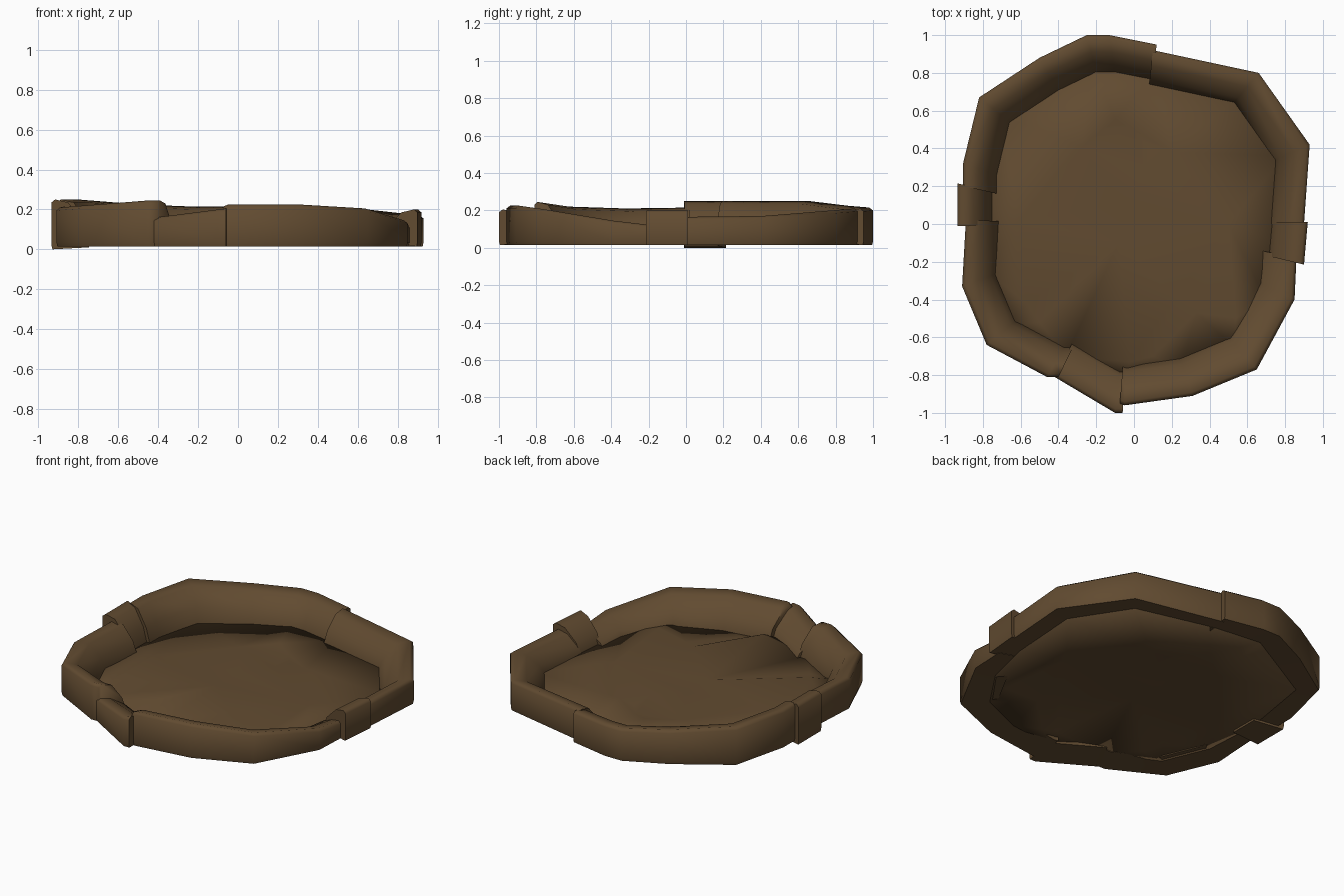
import bpy, bmesh, math
from mathutils import Vector
from mathutils.geometry import delaunay_2d_cdt

cube = bpy.data.objects.get("Cube")
if cube:
    bpy.data.objects.remove(cube, do_unlink=True)

brown = bpy.data.materials.new("dark_brown")
brown.use_nodes = True
COLOR = (0.12, 0.07, 0.03, 1)
brown.diffuse_color = COLOR
brown.node_tree.nodes["Principled BSDF"].inputs["Base Color"].default_value = COLOR


def finish(name, bm, angle):
    bmesh.ops.recalc_face_normals(bm, faces=bm.faces)
    mesh = bpy.data.meshes.new(name)
    bm.to_mesh(mesh)
    bm.free()
    mesh.materials.append(brown)
    obj = bpy.data.objects.new(name, mesh)
    bpy.context.collection.objects.link(obj)
    bpy.ops.object.select_all(action='DESELECT')
    obj.select_set(True)
    bpy.context.view_layer.objects.active = obj
    bpy.ops.object.shade_smooth_by_angle(angle=math.radians(angle))
    return obj


def rim_piece(name, path, inner=0.8, base=0.015):
    """Sweep a wall section with a sloping inside along an outline of (x, y, top height)."""
    bm = bmesh.new()
    rings = []
    for x, y, top in path:
        section = [(0.995, base), (1, base + 0.02), (1, top - 0.015), (0.98, top),
                   (0.91, top - 0.015), (inner + 0.035, top * 0.55), (inner, 0.04),
                   (inner, base + 0.01)]
        rings.append([bm.verts.new((x * s, y * s, z)) for s, z in section])
    for a, b in zip(rings, rings[1:]):
        for i in range(len(a)):
            j = (i + 1) % len(a)
            bm.faces.new((a[i], a[j], b[j], b[i]))
    bm.faces.new(rings[0])
    bm.faces.new(rings[-1])
    return finish(name, bm, 75)


# Long curved rim pieces
rim_piece("rim_back_right", [(-0.905, 0.2, 0.25), (-0.905, 0.32, 0.25), (-0.82, 0.67, 0.25),
                             (-0.5, 0.88, 0.225), (-0.25, 1.0, 0.215), (-0.13, 1.0, 0.215),
                             (0.12, 0.95, 0.21)])
rim_piece("rim_back_left", [(0.1, 0.92, 0.21), (0.66, 0.8, 0.2), (0.93, 0.42, 0.17),
                            (0.9, 0.0, 0.165)])
rim_piece("rim_front_left", [(0.86, -0.18, 0.12), (0.85, -0.4, 0.145), (0.65, -0.77, 0.205),
                             (0.31, -0.91, 0.225), (-0.05, -0.96, 0.225), (-0.075, -0.95, 0.215)],
          0.78)
rim_piece("rim_front_right", [(-0.4, -0.81, 0.245), (-0.46, -0.81, 0.245), (-0.78, -0.64, 0.22),
                              (-0.91, -0.33, 0.21), (-0.89, 0.02, 0.215)])

# Short overlapping joint pieces
rim_piece("joint_left", [(0.92, 0.01, 0.2), (0.9, -0.215, 0.2)], 0.79)
rim_piece("joint_right", [(-0.935, 0.215, 0.25), (-0.935, -0.01, 0.25)], 0.8, 0.0)
rim_piece("joint_front", [(-0.06, -1.0, 0.205), (-0.1, -1.0, 0.2), (-0.42, -0.81, 0.16)], 0.77)

# Crumpled floor: border, broad folds, then the ledges and their sunken feet
floor_points = [
    (-0.8, 0.1, .05), (-0.72, 0.58, .05), (-0.22, 0.86, .05), (0.12, 0.82, .05),
    (0.58, 0.7, .05), (0.8, 0.36, .05), (0.77, -0.1, .05), (0.7, -0.4, .05),
    (0.53, -0.65, .05), (0.25, -0.77, .05), (-0.05, -0.82, .055), (-0.36, -0.7, .06),
    (-0.66, -0.54, .05), (-0.78, -0.25, .05),
    (-0.275, 0.41, .055), (0.2, 0.38, .055), (-0.07, 0.11, .065), (-0.6, 0.02, .06),
    (-0.08, -0.1, .06), (0.5, 0.0, .055), (-0.57, -0.42, .085), (-0.5, -0.52, .05),
    (0.22, -0.39, .08), (-0.02, -0.73, .09), (0.33, -0.47, .05), (0.1, -0.7, .05),
    (0.54, -0.5, .07), (-0.1, 0.55, .07), (0.06, 0.27, .07), (0.0, 0.5, .05), (0.08, 0.4, .05),
]
flat = [Vector((x, y)) for x, y, z in floor_points]
verts, _, faces, origin, _, _ = delaunay_2d_cdt(flat, [], [], 0, 0.0001)
bm = bmesh.new()
made = [bm.verts.new((v.x, v.y, floor_points[src[0]][2])) for v, src in zip(verts, origin)]
for face in faces:
    bm.faces.new([made[i] for i in face])
for f in bm.faces:
    f.normal_update()
    if f.normal.z < 0:
        f.normal_flip()
floor = finish("floor", bm, 35)
thickness = floor.modifiers.new("thickness", 'SOLIDIFY')
thickness.thickness = 0.03
thickness.offset = -1
